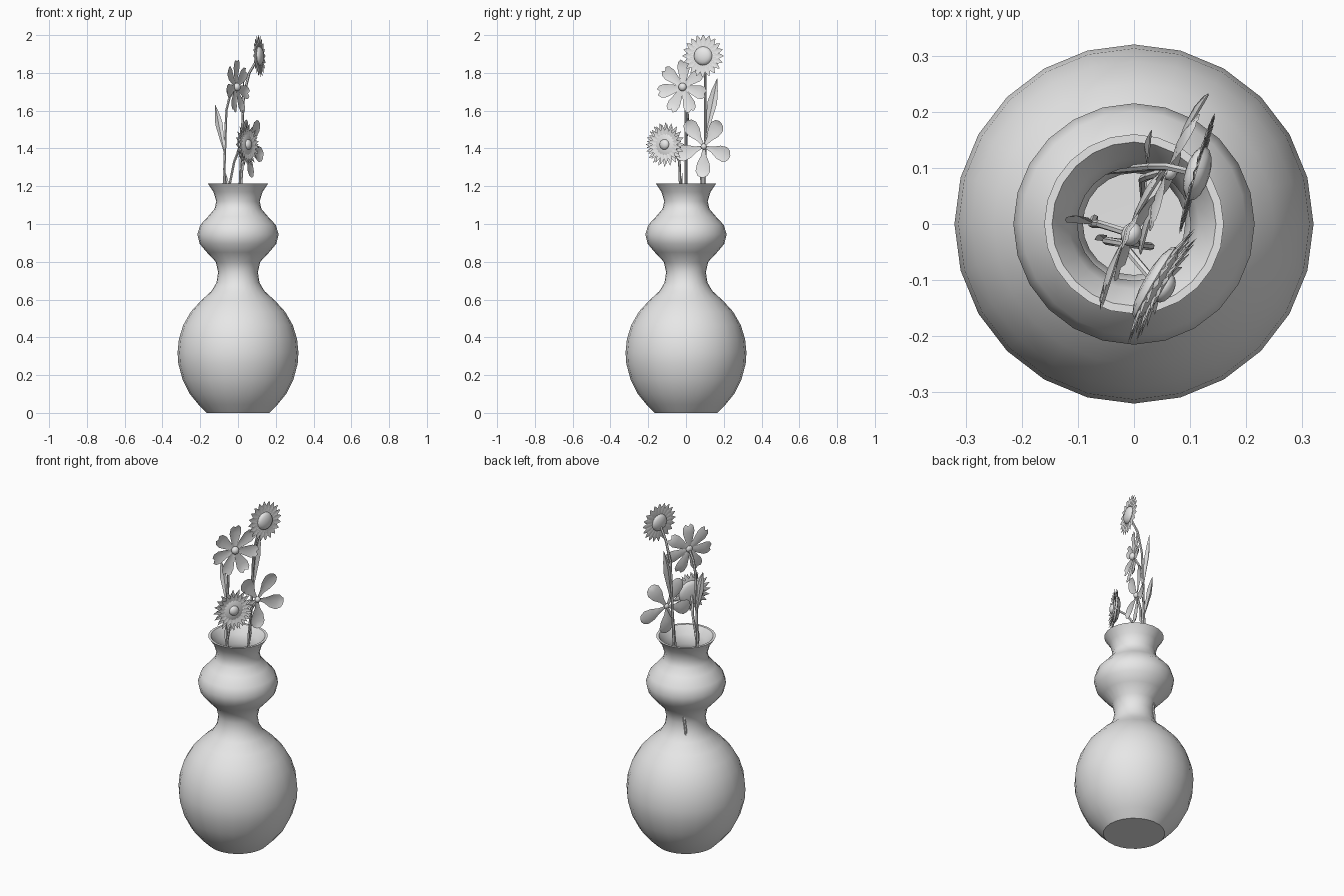
import bpy, bmesh, math
from mathutils import Vector, Matrix

cube = bpy.data.objects.get("Cube")
if cube:
    bpy.data.objects.remove(cube, do_unlink=True)

grey = bpy.data.materials.new("plain_grey")
grey.use_nodes = True
grey.diffuse_color = (0.8, 0.8, 0.8, 1)
grey.node_tree.nodes["Principled BSDF"].inputs["Base Color"].default_value = (0.8, 0.8, 0.8, 1)


def activate(ob):
    bpy.ops.object.select_all(action='DESELECT')
    ob.select_set(True)
    bpy.context.view_layer.objects.active = ob


def finish(name, bm, angle=40):
    me = bpy.data.meshes.new(name)
    bm.to_mesh(me)
    bm.free()
    me.materials.append(grey)
    ob = bpy.data.objects.new(name, me)
    bpy.context.collection.objects.link(ob)
    activate(ob)
    bpy.ops.object.shade_smooth_by_angle(angle=math.radians(angle))
    return ob


# Vase: outer wall, rim and inner wall as one turned profile
outer = [(0.165, 0), (0.21, 0.045), (0.255, 0.1), (0.293, 0.175), (0.316, 0.26),
         (0.32, 0.32), (0.313, 0.39), (0.29, 0.465), (0.25, 0.535), (0.195, 0.595),
         (0.14, 0.645), (0.114, 0.69), (0.105, 0.745), (0.118, 0.8), (0.165, 0.85),
         (0.203, 0.895), (0.215, 0.945), (0.2, 0.995), (0.158, 1.04), (0.124, 1.08),
         (0.115, 1.12), (0.13, 1.17), (0.16, 1.215)]
inner = [(r - 0.014, z) for r, z in reversed(outer[1:])]
profile = [(0, 0)] + outer + inner + [(0, 0.04)]
bm = bmesh.new()
ring = [bm.verts.new((0, r, z)) for r, z in profile]
edges = [bm.edges.new(pair) for pair in zip(ring, ring[1:])]
bmesh.ops.spin(bm, geom=ring + edges, axis=(0, 0, 1), cent=(0, 0, 0),
               angle=math.tau, steps=24, use_merge=True)
bmesh.ops.remove_doubles(bm, verts=bm.verts, dist=0.0005)
bmesh.ops.recalc_face_normals(bm, faces=bm.faces)
finish("vase", bm)


# Stems: thin tubes along a few points
def stem(name, points, radius=0.007):
    cu = bpy.data.curves.new(name, 'CURVE')
    cu.dimensions = '3D'
    cu.bevel_depth = radius
    cu.bevel_resolution = 1
    cu.use_fill_caps = True
    sp = cu.splines.new('POLY')
    sp.points.add(len(points) - 1)
    for p, co in zip(sp.points, points):
        p.co = (*co, 1)
    cu.materials.append(grey)
    ob = bpy.data.objects.new(name, cu)
    bpy.context.collection.objects.link(ob)
    activate(ob)
    bpy.ops.object.convert(target='MESH')
    bpy.ops.object.shade_smooth_by_angle(angle=math.radians(50))


# Folded blade from rows of (distance, half width), used by petals and leaves
def blade(bm, matrix, rows, cup=0.0, fold=0.0, notch=0.0):
    strips = []
    for i, (d, w) in enumerate(rows):
        mid = d - (notch if i == len(rows) - 1 else 0)
        z = cup * (d / rows[-1][0]) ** 2
        strips.append([bm.verts.new(matrix @ Vector(co)) for co in
                       ((-w, d, z), (0, mid, z - fold * w), (w, d, z))])
    for a, b in zip(strips, strips[1:]):
        for k in (0, 1):
            bm.faces.new((a[k], a[k + 1], b[k + 1], b[k]))


def frame(centre, normal):
    quat = Vector(normal).to_track_quat('Z', 'Y')
    return Matrix.Translation(centre) @ quat.to_matrix().to_4x4()


def petals(name, centre, normal, count, rows, phase=0, layers=1, **kw):
    bm = bmesh.new()
    base = frame(centre, normal)
    for layer in range(layers):
        lift = Matrix.Translation((0, 0, 0.012 * layer)) @ Matrix.Scale(1 - 0.1 * layer, 4)
        for i in range(count):
            turn = math.radians(phase) + math.tau * (i + layer / 2) / count
            blade(bm, base @ lift @ Matrix.Rotation(turn - math.pi / 2, 4, 'Z'), rows, **kw)
    finish(name, bm)


# Domed flower middle
def dome(name, centre, normal, radius, depth, offset=0.0):
    bm = bmesh.new()
    m = frame(centre, normal) @ Matrix.Translation((0, 0, offset))
    m = m @ Matrix.Diagonal((radius, radius, depth, 1))
    bmesh.ops.create_uvsphere(bm, u_segments=16, v_segments=8, radius=1, matrix=m)
    finish(name, bm)


def leaf(name, base, tip, across, width):
    y = Vector(tip) - Vector(base)
    length = y.length
    y.normalize()
    x = Vector(across)
    x = (x - y * x.dot(y)).normalized()
    m = Matrix((x, y, x.cross(y))).transposed().to_4x4()
    m.translation = base
    bm = bmesh.new()
    rows = [(length * t, width * w) for t, w in
            ((0, 0.15), (0.3, 0.6), (0.6, 1), (0.8, 0.65), (1, 0.03))]
    blade(bm, m, rows, fold=0.4)
    finish(name, bm)


# Tall daisy
c, n = (0.113, 0.09, 1.89), (0.95, -0.28, 0.05)
petals("daisy_petals", c, n, 20,
       [(0.03, 0.006), (0.06, 0.013), (0.09, 0.013), (0.112, 0.002)], fold=0.3)
dome("daisy_middle", c, n, 0.05, 0.022)
stem("daisy_stem", [(-0.082, 0.088, 0.5), (-0.062, 0.094, 0.72), (0.01, 0.1, 1.2),
                    (0.03, 0.102, 1.68), (0.06, 0.102, 1.8), c])
leaf("daisy_leaf", (0.025, 0.1, 1.45), (0.03, 0.165, 1.77), (0.15, 1, 0), 0.026)

# Broad-petalled flower with notched tips
c, n = (-0.01, -0.016, 1.725), (0.9, -0.42, 0.05)
petals("notched_petals", c, n, 7,
       [(0.01, 0.008), (0.05, 0.022), (0.1, 0.036), (0.13, 0.032), (0.145, 0.016)],
       phase=88, fold=0.25, cup=0.012, notch=0.012)
dome("notched_flower_middle", c, n, 0.022, 0.018, 0.006)
stem("notched_flower_stem", [(-0.07, 0.01, 0.25), (-0.075, 0.0, 1.2),
                             (-0.062, 0.0, 1.6), (-0.045, -0.005, 1.67), c])
leaf("notched_flower_leaf", (-0.072, 0, 1.38), (-0.12, 0.012, 1.63), (1, 0.2, 0), 0.02)

# Low sunflower with two rows of pointed petals
c, n = (0.038, -0.105, 1.42), (0.86, -0.5, 0.05)
petals("sunflower_petals", c, n, 20,
       [(0.05, 0.01), (0.08, 0.014), (0.118, 0.001)], layers=2, cup=0.012, fold=0.3)
dome("sunflower_disc", c, n, 0.074, 0.02)
dome("sunflower_middle", c, n, 0.028, 0.018, 0.018)
stem("sunflower_stem", [(0.03, -0.04, 0.25), (-0.05, -0.03, 1.18), (-0.02, -0.035, 1.33),
                        (0.0, -0.06, 1.38), c])
leaf("sunflower_leaf", (-0.05, -0.03, 1.12), (-0.065, -0.02, 1.27), (1, 0.4, 0), 0.012)

# Five-petalled flower
c, n = (0.06, 0.095, 1.41), (0.92, -0.39, 0.0)
petals("rounded_petals", c, n, 5,
       [(0.005, 0.006), (0.05, 0.016), (0.09, 0.036), (0.13, 0.042), (0.155, 0.028),
        (0.164, 0.008)], phase=53, fold=0.25, cup=0.015)
dome("rounded_flower_middle", c, n, 0.016, 0.014, 0.004)
stem("rounded_flower_stem", [(0.02, 0.03, 0.25), (0.015, 0.08, 1.2),
                             (0.025, 0.085, 1.34), c])
